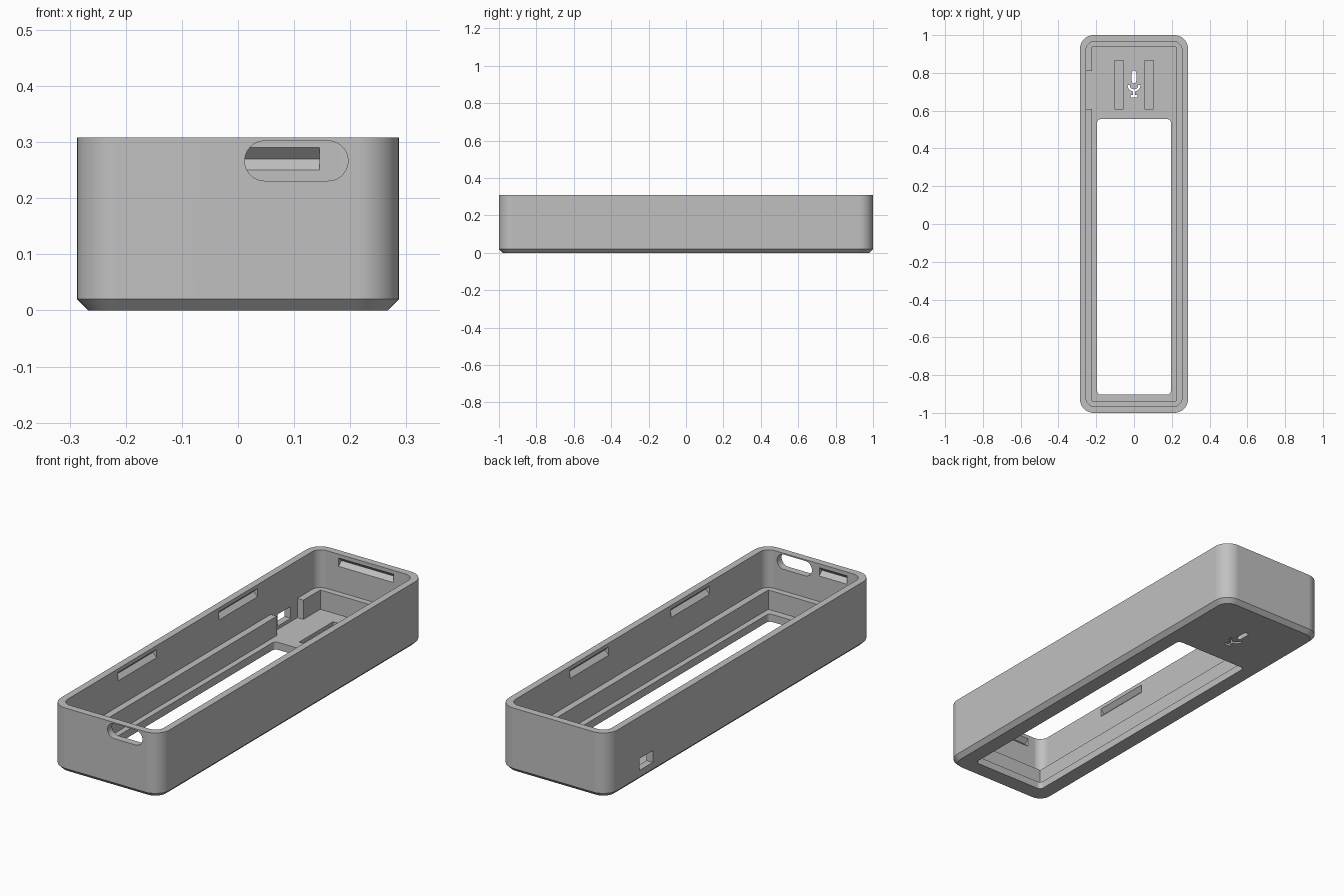
import bpy
import bmesh
from math import sin, cos, pi

cube = bpy.data.objects.get("Cube")
if cube:
    bpy.data.objects.remove(cube, do_unlink=True)

HX, HY, HEIGHT, CHAMFER = 0.287, 1.0, 0.308, 0.02
WALL_X, WALL_Y = 0.254, 0.966      # inner faces of the walls
LEDGE_X, LEDGE_Y = 0.222, 0.937    # inner faces of the ledge
LEDGE_Z, FLOOR_Z = 0.128, 0.036
ABOVE = 0.5


def rounded(x0, x1, y0, y1, r, seg=10):
    """Outline of a rectangle with rounded corners."""
    centres = [(x1 - r, y1 - r), (x0 + r, y1 - r), (x0 + r, y0 + r), (x1 - r, y0 + r)]
    return [(cx + r * cos((q + i / seg) * pi / 2), cy + r * sin((q + i / seg) * pi / 2))
            for q, (cx, cy) in enumerate(centres) for i in range(seg + 1)]


def rect(x0, x1, y0, y1):
    return [(x0, y0), (x1, y0), (x1, y1), (x0, y1)]


def loft(name, rings, axis="z"):
    """Solid through (outline, position) rings stacked along an axis."""
    place = {"x": lambda a, b, t: (t, a, b),
             "y": lambda a, b, t: (a, t, b),
             "z": lambda a, b, t: (a, b, t)}[axis]
    bm = bmesh.new()
    loops = [[bm.verts.new(place(a, b, t)) for a, b in pts] for pts, t in rings]
    n = len(loops[0])
    for low, high in zip(loops, loops[1:]):
        for i in range(n):
            j = (i + 1) % n
            bm.faces.new((low[i], low[j], high[j], high[i]))
    bm.faces.new(loops[0])
    bm.faces.new(loops[-1])
    bmesh.ops.recalc_face_normals(bm, faces=bm.faces)
    mesh = bpy.data.meshes.new(name)
    bm.to_mesh(mesh)
    bm.free()
    obj = bpy.data.objects.new(name, mesh)
    bpy.context.collection.objects.link(obj)
    return obj


def activate(obj):
    bpy.ops.object.select_all(action="DESELECT")
    obj.select_set(True)
    bpy.context.view_layer.objects.active = obj


def cut(outline, start, end, axis="z"):
    """Subtract an extruded outline from the case."""
    cutter = loft("cutter", [(outline, start), (outline, end)], axis)
    cutter.hide_render = True
    activate(case)
    mod = case.modifiers.new("cut", "BOOLEAN")
    mod.operation, mod.solver, mod.object = "DIFFERENCE", "EXACT", cutter
    bpy.ops.object.modifier_apply(modifier=mod.name)
    bpy.data.objects.remove(cutter, do_unlink=True)


def groove(a, z, start, end, axis, d=0.02):
    """V-shaped snap groove centred on an inner wall face."""
    cut([(a + d, z), (a, z + d), (a - d, z), (a, z - d)], start, end, axis)


# Outer shell with chamfered underside
c = CHAMFER
body = rounded(-HX, HX, -HY, HY, 0.075)
foot = rounded(-HX + c, HX - c, -HY + c, HY - c, 0.075 - c)
case = loft("case", [(foot, 0), (body, c), (body, HEIGHT)])

# Cavity, lower well inside the ledge, and long display opening
cut(rounded(-WALL_X, WALL_X, -WALL_Y, WALL_Y, 0.045), LEDGE_Z, ABOVE)
cut(rect(-LEDGE_X, LEDGE_X, -LEDGE_Y, LEDGE_Y), FLOOR_Z, ABOVE)
cut(rounded(-0.195, 0.195, -0.903, 0.555, 0.018, 5), -0.1, ABOVE)

# Gap in the ledge and the side port behind it
cut(rect(-WALL_X, -0.2, 0.61, 0.81), FLOOR_Z, ABOVE)
cut(rect(0.66, 0.76, 0.052, 0.108), -0.4, -0.23, "x")

# Oval port in the front wall
cut(rounded(0.012, 0.196, 0.231, 0.302, 0.0354), -1.1, -0.95, "y")

# Snap grooves on all four walls
GROOVE_Z = 0.27
for side in (-1, 1):
    for y in (-0.395, 0.365):
        groove(side * WALL_X, GROOVE_Z, y - 0.145, y + 0.145, "y")
groove(WALL_Y, GROOVE_Z, -0.145, 0.145, "x")
groove(-WALL_Y, GROOVE_Z, -0.173, -0.027, "x")

# Shallow recesses in the floor
for side in (-1, 1):
    x = side * 0.08
    cut(rect(x - 0.024, x + 0.024, 0.61, 0.865), 0.02, ABOVE)

# Microphone-shaped sound holes: capsule, cradle, stem and base
cut(rounded(-0.012, 0.012, 0.745, 0.812, 0.0115, 5), -0.1, ABOVE)
angles = [pi + pi * i / 14 for i in range(15)]
cradle = [(0.034 * cos(t), 0.735 + 0.034 * sin(t)) for t in angles]
cradle += [(0.022 * cos(t), 0.735 + 0.022 * sin(t)) for t in reversed(angles)]
cut(cradle, -0.1, ABOVE)
cut(rect(-0.006, 0.006, 0.675, 0.709), -0.1, ABOVE)
cut(rect(-0.018, 0.018, 0.67, 0.683), -0.1, ABOVE)

# Plain grey plastic
grey = bpy.data.materials.new("grey plastic")
grey.use_nodes = True
colour = (0.53, 0.53, 0.53, 1)
grey.diffuse_color = colour
for node in grey.node_tree.nodes:
    if node.type == "BSDF_PRINCIPLED":
        node.inputs["Base Color"].default_value = colour
case.data.materials.clear()
case.data.materials.append(grey)
for face in case.data.polygons:
    face.material_index = 0

# Smooth rounded corners, crisp edges elsewhere
activate(case)
bpy.ops.object.shade_smooth_by_angle(angle=pi / 6)
weighted = case.modifiers.new("even shading", "WEIGHTED_NORMAL")
weighted.keep_sharp = True
